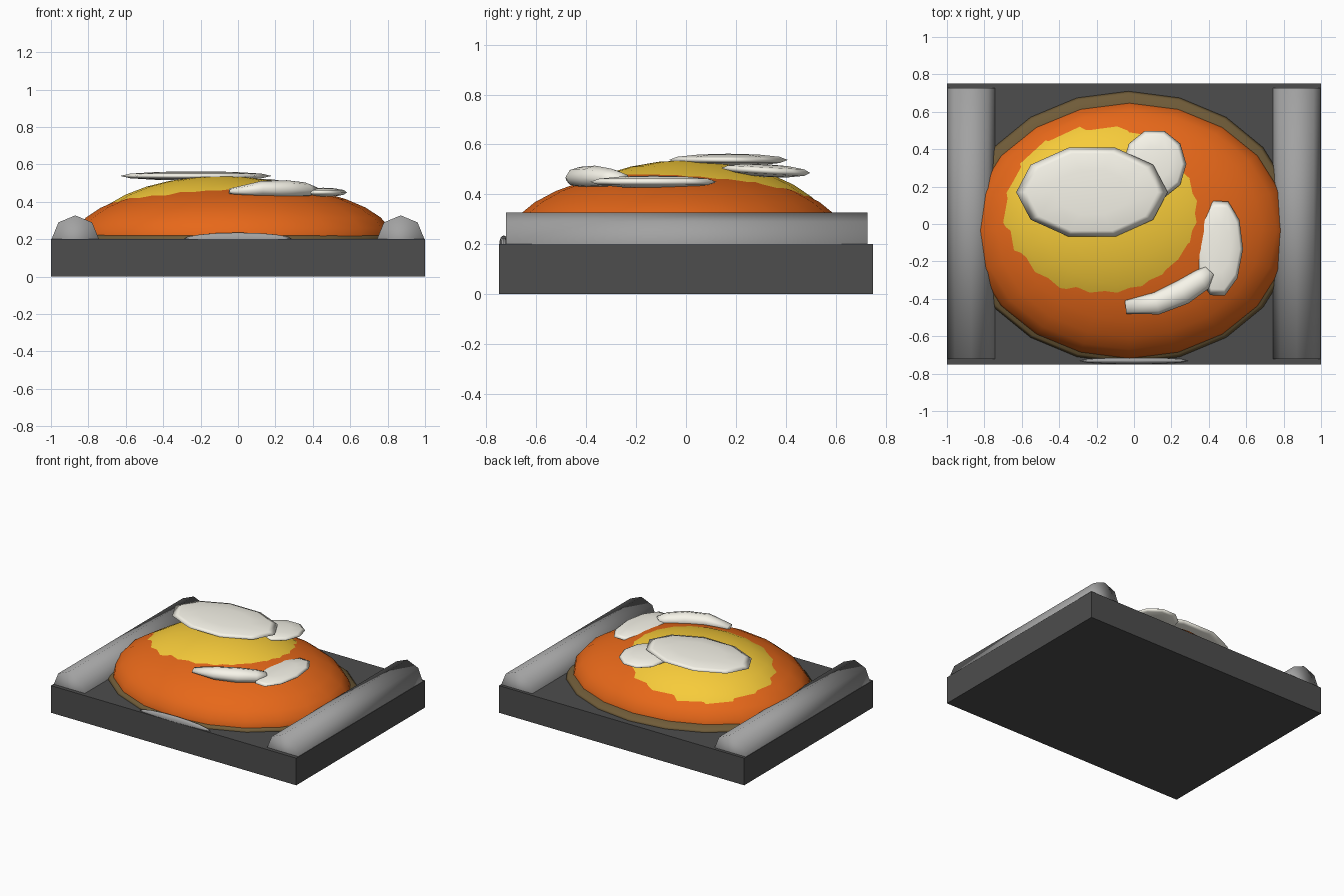
import bpy, bmesh, math
from mathutils import Vector

if "Cube" in bpy.data.objects:
    bpy.data.objects.remove(bpy.data.objects["Cube"])


def material(name, rgb):
    m = bpy.data.materials.new(name)
    m.diffuse_color = (*rgb, 1)
    m.use_nodes = True
    m.node_tree.nodes["Principled BSDF"].inputs["Base Color"].default_value = m.diffuse_color
    return m


DARK = material("dark_grey", (0.075, 0.075, 0.075))
STEEL = material("steel", (0.36, 0.36, 0.36))
BROWN = material("brown", (0.16, 0.105, 0.04))
ORANGE = material("orange", (0.80, 0.138, 0.01))
YELLOW = material("yellow", (0.93, 0.60, 0.042))
WHITE = material("off_white", (0.93, 0.91, 0.82))


def finish(name, mat, smooth=True):
    o = bpy.context.object
    o.name = name
    o.data.materials.append(mat)
    bpy.ops.object.transform_apply(location=True, rotation=True, scale=True)
    if smooth:
        bpy.ops.object.shade_smooth()
    return o


def ellipsoid(name, mat, loc, radii, segs, rings, rot=(0, 0, 0), cut=None):
    bpy.ops.mesh.primitive_uv_sphere_add(segments=segs, ring_count=rings, location=loc)
    o = bpy.context.object
    o.scale = radii
    o.rotation_euler = [math.radians(a) for a in rot]
    finish(name, mat)
    if cut is not None:  # drop everything hidden below the slab top
        bm = bmesh.new()
        bm.from_mesh(o.data)
        bmesh.ops.bisect_plane(bm, geom=bm.verts[:] + bm.edges[:] + bm.faces[:],
                               plane_co=(0, 0, cut), plane_no=(0, 0, 1), clear_inner=True)
        bm.to_mesh(o.data)
        bm.free()
    return o


# tray slab
bpy.ops.mesh.primitive_cube_add(size=1, location=(0, 0, 0.1))
bpy.context.object.scale = (2, 1.5, 0.2)
finish("base", DARK, smooth=False)

# half-sunk eight-sided rails on both sides
for side, x in (("left", -0.87), ("right", 0.87)):
    bpy.ops.mesh.primitive_cylinder_add(vertices=8, radius=0.127, depth=1.45,
                                        location=(x, 0.003, 0.2),
                                        rotation=(math.pi / 2, 0, 0))
    finish(side + "_rail", STEEL)

# front latch, a thin lens at the slab edge
ellipsoid("front_latch", STEEL, (0, -0.731, 0.2), (0.29, 0.018, 0.035), 12, 8)

# layered dome
ellipsoid("crust", BROWN, (-0.03, -0.018, 0.2), (0.89, 0.728, 0.075), 20, 16, cut=0.19)
ellipsoid("sauce_dome", ORANGE, (-0.025, -0.035, 0.2), (0.853, 0.688, 0.302), 20, 16, cut=0.19)
ellipsoid("yellow_topping", YELLOW, (-0.09, 0.008, 0.2), (0.722, 0.60, 0.337), 20, 16, cut=0.19)

# flat white slices (turned a quarter so that a corner points along x)
ellipsoid("large_slice", WHITE, (-0.225, 0.17, 0.538), (0.25, 0.405, 0.025), 10, 6, (0, 0, 90))
ellipsoid("back_slice", WHITE, (0.11, 0.32, 0.495), (0.187, 0.17, 0.026), 10, 6, (0, 3, 90))
ellipsoid("right_slice", WHITE, (0.455, -0.13, 0.45), (0.265, 0.128, 0.025), 10, 6, (0, 0, 88))


def crescent(name, mat, stations, sides=8):
    """Loft oval rings along a bent path: (x, y, z, half width, half height)."""
    bm = bmesh.new()
    pts = [Vector(s[:3]) for s in stations]
    rings = []
    for i, (x, y, z, w, h) in enumerate(stations):
        t = pts[min(i + 1, len(pts) - 1)] - pts[max(i - 1, 0)]
        n = Vector((-t.y, t.x, 0)).normalized()
        rings.append([bm.verts.new(pts[i] + n * w * math.cos(a) + Vector((0, 0, h * math.sin(a))))
                      for a in (2 * math.pi * k / sides for k in range(sides))])
    for r0, r1 in zip(rings, rings[1:]):
        for k in range(sides):
            j = (k + 1) % sides
            bm.faces.new((r0[k], r0[j], r1[j], r1[k]))
    bm.faces.new(rings[0])
    bm.faces.new(rings[-1])
    bmesh.ops.recalc_face_normals(bm, faces=bm.faces)
    me = bpy.data.meshes.new(name)
    bm.to_mesh(me)
    bm.free()
    o = bpy.data.objects.new(name, me)
    bpy.context.collection.objects.link(o)
    bpy.ops.object.select_all(action='DESELECT')
    o.select_set(True)
    bpy.context.view_layer.objects.active = o
    finish(name, mat)


# thicker bent slice at the front
crescent("front_slice", WHITE, [
    (-0.045, -0.445, 0.456, 0.036, 0.015),
    (0.12, -0.425, 0.468, 0.060, 0.042),
    (0.26, -0.365, 0.467, 0.067, 0.048),
    (0.36, -0.300, 0.463, 0.060, 0.040),
    (0.405, -0.250, 0.460, 0.035, 0.024),
])
